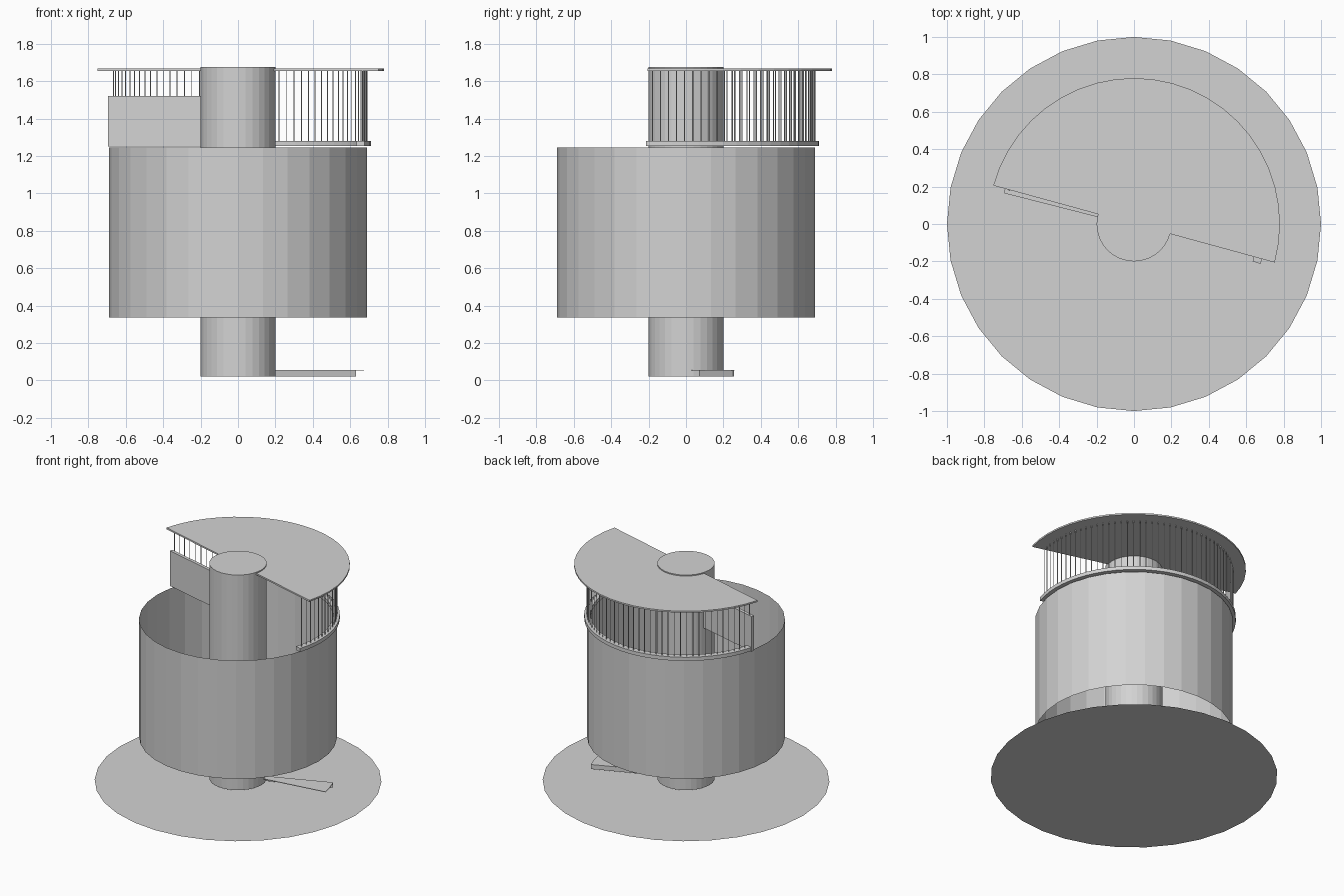
import bpy, bmesh, math
from mathutils import Matrix, Vector

if "Cube" in bpy.data.objects:
    bpy.data.objects.remove(bpy.data.objects["Cube"])

grey = bpy.data.materials.new("plain_grey")
grey.diffuse_color = (0.65, 0.65, 0.65, 1)
grey.use_nodes = True
grey.node_tree.nodes["Principled BSDF"].inputs["Base Color"].default_value = grey.diffuse_color


def finish(name, bm):
    bmesh.ops.recalc_face_normals(bm, faces=bm.faces)
    mesh = bpy.data.meshes.new(name)
    bm.to_mesh(mesh)
    bm.free()
    mesh.materials.append(grey)
    obj = bpy.data.objects.new(name, mesh)
    bpy.context.collection.objects.link(obj)
    return obj


def polar(r, deg, z):
    a = math.radians(deg)
    return Vector((r * math.cos(a), r * math.sin(a), z))


def cylinder(name, r, z0, z1, caps):
    bm = bmesh.new()
    bmesh.ops.create_cone(bm, cap_ends=caps, segments=32, radius1=r, radius2=r,
                          depth=z1 - z0, matrix=Matrix.Translation((0, 0, (z0 + z1) / 2)))
    return finish(name, bm)


def sector(name, r0, r1, a0, a1, z0, z1, n):
    """Curved slab swept from angle a0 to a1 between two radii."""
    bm = bmesh.new()
    rings = []
    for i in range(n + 1):
        a = a0 + (a1 - a0) * i / n
        rings.append([bm.verts.new(polar(r, a, z))
                      for r, z in ((r0, z0), (r1, z0), (r1, z1), (r0, z1))])
    for p, q in zip(rings, rings[1:]):
        for k in range(4):
            j = (k + 1) % 4
            bm.faces.new((p[k], p[j], q[j], q[k]))
    bm.faces.new(rings[0])
    bm.faces.new(rings[-1])
    return finish(name, bm)


def radial_board(name, r0, r1, deg, z0, z1, thick):
    """Upright board running outward from the column."""
    bm = bmesh.new()
    m = (Matrix.Rotation(math.radians(deg), 4, 'Z')
         @ Matrix.Translation(((r0 + r1) / 2, 0, (z0 + z1) / 2))
         @ Matrix.Diagonal((r1 - r0, thick, z1 - z0, 1)))
    bmesh.ops.create_cube(bm, size=1, matrix=m)
    return finish(name, bm)


# Flat ground disc
bm = bmesh.new()
bmesh.ops.create_circle(bm, cap_ends=True, segments=32, radius=1)
finish("base_disc", bm)

# Central column and open thin-walled drum
cylinder("central_column", 0.2, 0.02, 1.675, True)
cylinder("drum_wall", 0.69, 0.335, 1.245, False)

# First step: thin wedge tread over a riser board
sector("step_tread", 0.19, 0.68, 8.5, 22.5, 0.052, 0.056, 2)
radial_board("step_riser", 0.19, 0.68, 22, 0.02, 0.053, 0.006)

# Half-round top slab, straight edge through the column
bm = bmesh.new()
outline = [bm.verts.new(polar(0.78, -15.3 + 180 * i / 24, 1.655)) for i in range(25)]
face = bm.faces.new(outline)
ext = bmesh.ops.extrude_face_region(bm, geom=[face])
bmesh.ops.translate(bm, vec=(0, 0, 0.012),
                    verts=[v for v in ext["geom"] if isinstance(v, bmesh.types.BMVert)])
finish("top_slab", bm)

# Upright panel beside the slab edge
radial_board("side_panel", 0.19, 0.715, 165.7, 1.25, 1.52, 0.024)

# Curved rail on the drum rim
sector("curved_rail", 0.665, 0.71, -17.5, 165, 1.252, 1.28, 32)

# Thin balusters between rail and slab
bm = bmesh.new()
for i in range(51):
    p = polar(0.69, -15 + 3.6 * i, (1.27 + 1.656) / 2)
    bmesh.ops.create_cone(bm, cap_ends=True, segments=6, radius1=0.003, radius2=0.003,
                          depth=0.386, matrix=Matrix.Translation(p))
finish("balusters", bm)
